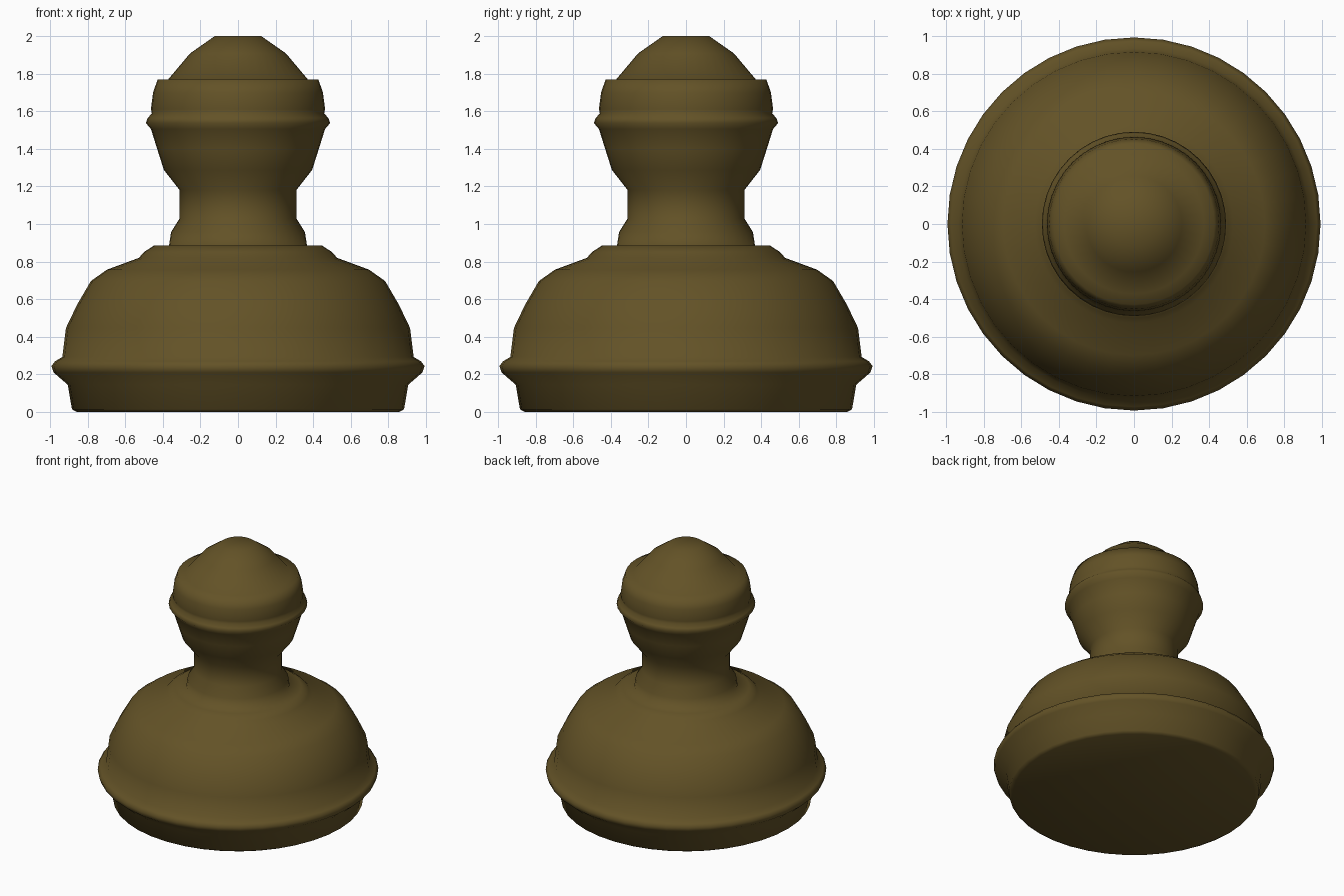
import bpy, bmesh, math

if "Cube" in bpy.data.objects:
    bpy.data.objects.remove(bpy.data.objects["Cube"])

SIDES = 40

bronze = bpy.data.materials.new("dark bronze")
bronze.diffuse_color = (0.125, 0.085, 0.02, 1)
bronze.use_nodes = True
bronze.node_tree.nodes["Principled BSDF"].inputs["Base Color"].default_value = bronze.diffuse_color


def lathe(name, profile):
    """Spin a (radius, height) profile around z into a smooth solid."""
    bm = bmesh.new()
    rings = []
    for r, z in profile:
        if r == 0:
            rings.append([bm.verts.new((0, 0, z))] * SIDES)
        else:
            rings.append([bm.verts.new((r * math.cos(a), r * math.sin(a), z))
                          for a in (2 * math.pi * i / SIDES for i in range(SIDES))])
    for lo, hi in zip(rings, rings[1:]):
        for i in range(SIDES):
            j = (i + 1) % SIDES
            quad = list(dict.fromkeys((lo[i], lo[j], hi[j], hi[i])))
            bm.faces.new(quad).smooth = True
    mesh = bpy.data.meshes.new(name)
    bm.to_mesh(mesh)
    bm.free()
    mesh.materials.append(bronze)
    obj = bpy.data.objects.new(name, mesh)
    bpy.context.collection.objects.link(obj)
    return obj


# One continuous turned body: flared foot, domed base, neck, banded knob
lathe("turned_body", [
    # foot and lower rim
    (0, 0), (0.856, 0), (0.883, 0.015), (0.905, 0.145), (0.98, 0.21),
    (0.992, 0.245), (0.973, 0.27), (0.934, 0.293),
    # dome and shoulder
    (0.915, 0.447), (0.856, 0.57), (0.782, 0.697), (0.697, 0.757),
    (0.527, 0.82), (0.50, 0.851), (0.447, 0.885), (0.367, 0.885),
    # neck
    (0.356, 0.957), (0.31, 1.03), (0.31, 1.18),
    # knob with bead
    (0.394, 1.287), (0.43, 1.40), (0.463, 1.505), (0.49, 1.537),
    (0.48, 1.564), (0.458, 1.588), (0.463, 1.61), (0.452, 1.697),
    (0.428, 1.768),
    # cap
    (0.372, 1.768), (0.255, 1.907), (0.122, 2.0), (0, 2.0),
])
